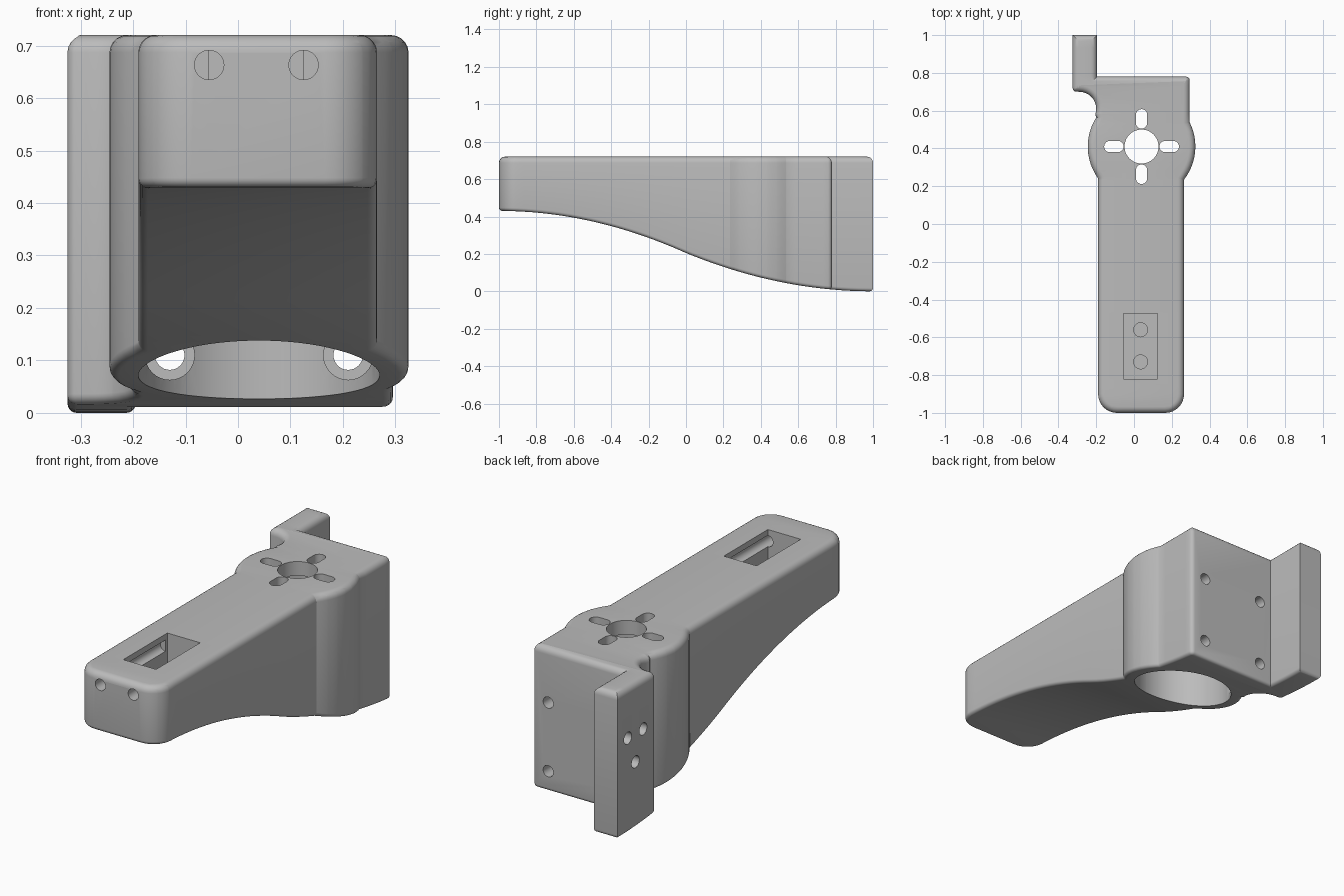
import bpy, bmesh
from math import cos, sin, radians, pi
from mathutils import Vector

cube = bpy.data.objects.get("Cube")
if cube:
    bpy.data.objects.remove(cube, do_unlink=True)

TOP = 0.72
CX, CY = 0.04, 0.41          # centre of the motor boss
BOSS_R = 0.285

grey = bpy.data.materials.new("plain grey")
grey.use_nodes = True
grey.diffuse_color = (0.5, 0.5, 0.5, 1)
grey.node_tree.nodes["Principled BSDF"].inputs["Base Color"].default_value = (0.5, 0.5, 0.5, 1)


def arc(x, y, r, a0, a1, n):
    angles = [radians(a0 + (a1 - a0) * i / n) for i in range(n + 1)]
    return [(x + r * cos(a), y + r * sin(a)) for a in angles]


def circle(x, y, r, n=48):
    return arc(x, y, r, 0, 360, n)[:-1]


def inset(points, d):
    """Move a counter-clockwise outline inward with mitred corners."""
    result = []
    for i, p in enumerate(points):
        p = Vector(p)
        a = (p - Vector(points[i - 1])).normalized()
        b = (Vector(points[(i + 1) % len(points)]) - p).normalized()
        na, nb = Vector((-a.y, a.x)), Vector((-b.y, b.x))
        result.append(tuple(p + (na + nb) * d / (1 + na.dot(nb))))
    return result


def loft(name, rings):
    """Skin a stack of matching rings and cap both ends."""
    bm = bmesh.new()
    loops = [[bm.verts.new(p) for p in ring] for ring in rings]
    n = len(loops[0])
    for low, high in zip(loops, loops[1:]):
        for i in range(n):
            j = (i + 1) % n
            bm.faces.new((low[i], low[j], high[j], high[i]))
    bm.faces.new(loops[0][::-1])
    bm.faces.new(loops[-1])
    bmesh.ops.recalc_face_normals(bm, faces=bm.faces)
    mesh = bpy.data.meshes.new(name)
    bm.to_mesh(mesh)
    bm.free()
    mesh.materials.append(grey)
    obj = bpy.data.objects.new(name, mesh)
    bpy.context.collection.objects.link(obj)
    return obj


def prism(name, outline, h0, h1, axis="Z"):
    place = {"X": lambda a, b, h: (h, a, b),
             "Y": lambda a, b, h: (a, h, b),
             "Z": lambda a, b, h: (a, b, h)}[axis]
    return loft(name, [[place(a, b, h) for a, b in outline] for h in (h0, h1)])


def underside(y):
    """Height of the S-shaped lower surface."""
    if y < 0:
        return 0.43 - 0.225 * (y + 1) ** 2
    return 0.205 * (1 - y) ** 2


# Plan outline: arm, round boss, rear block and side tab
outline = arc(0.165, -0.9, 0.1, -90, 0, 8)
outline += arc(CX, CY, BOSS_R, -37.9, 26.5, 12)
outline += arc(0.275, 0.76, 0.02, 0, 90, 3)
outline += [(-0.195, 0.78), (-0.195, 1), (-0.325, 1)]
outline += arc(-0.305, 0.72, 0.02, 180, 250, 3)
outline += arc(-0.29, 0.61, 0.09, 90, -20, 10)
outline += arc(CX, CY, BOSS_R, 147, 216.2, 12)
outline += arc(-0.09, -0.9, 0.1, 180, 270, 8)

# Body with rounded rims
rings = []
steps = 5
for radius, at_top in ((0.018, False), (0.033, True)):
    for i in range(steps + 1):
        t = i / steps * pi / 2
        if at_top:
            d, z = radius * (1 - cos(t)), TOP - radius * (1 - sin(t))
        else:
            d, z = radius * (1 - sin(t)), radius * (1 - cos(t))
        rings.append([(x, y, z) for x, y in inset(outline, d)])
body = loft("mount_arm", rings)

# Slice across the arm, then lift the bottom onto the curve
bm = bmesh.new()
bm.from_mesh(body.data)
for i in range(40):
    bmesh.ops.bisect_plane(bm, geom=bm.verts[:] + bm.edges[:] + bm.faces[:],
                           dist=1e-5, plane_co=(0, -0.967 + 0.05 * i, 0),
                           plane_no=(0, 1, 0))
for v in bm.verts:
    if v.co.z < 0.2:
        v.co.z += underside(v.co.y)
bm.to_mesh(body.data)
bm.free()

cutters = []


def cut(outline, h0, h1, axis="Z"):
    cutters.append(prism("cutter", outline, h0, h1, axis))


# Motor bore, centre hole and four slots
cut(circle(CX, CY, 0.23, 72), -0.1, 0.65)
cut(circle(CX, CY, 0.09), 0.6, 0.8)
for k in range(4):
    a = 90 * k
    c, s = cos(radians(a)), sin(radians(a))
    near, far, r = 0.125, 0.168, 0.03
    cut(arc(CX + far * c, CY + far * s, r, a - 90, a + 90, 12)
        + arc(CX + near * c, CY + near * s, r, a + 90, a + 270, 12), 0.6, 0.8)

# Counterbored screw holes in the rear wall
for x in (CX - 0.17, CX + 0.17):
    for z in (0.11, 0.45):
        cut(circle(x, z, 0.047, 32), 0.45, 0.7, "Y")
        cut(circle(x, z, 0.028, 32), 0.6, 0.9, "Y")

# Top pocket with two blind holes in its floor
cut([(-0.055, -0.82), (0.125, -0.82), (0.125, -0.475), (-0.055, -0.475)], 0.54, 0.8)
for y in (-0.56, -0.73):
    cut(circle(0.035, y, 0.037, 32), 0.47, 0.6)

# Front channels running along the pocket sides
for x in (-0.055, 0.125):
    cut(circle(x, 0.663, 0.028, 32), -1.1, -0.49, "Y")

# Three blind holes in the side tab
for y, z in ((0.92, 0.47), (0.80, 0.47), (0.86, 0.33)):
    cut(circle(y, z, 0.03, 32), -0.4, -0.24, "X")

bpy.ops.object.select_all(action="DESELECT")
bpy.context.view_layer.objects.active = body
body.select_set(True)
for cutter in cutters:
    cutter.hide_render = True
    mod = body.modifiers.new("cut", "BOOLEAN")
    mod.operation = "DIFFERENCE"
    mod.solver = "EXACT"
    mod.object = cutter
    bpy.ops.object.modifier_apply(modifier=mod.name)
    bpy.data.objects.remove(cutter, do_unlink=True)

bpy.ops.object.shade_smooth_by_angle(angle=radians(30))
